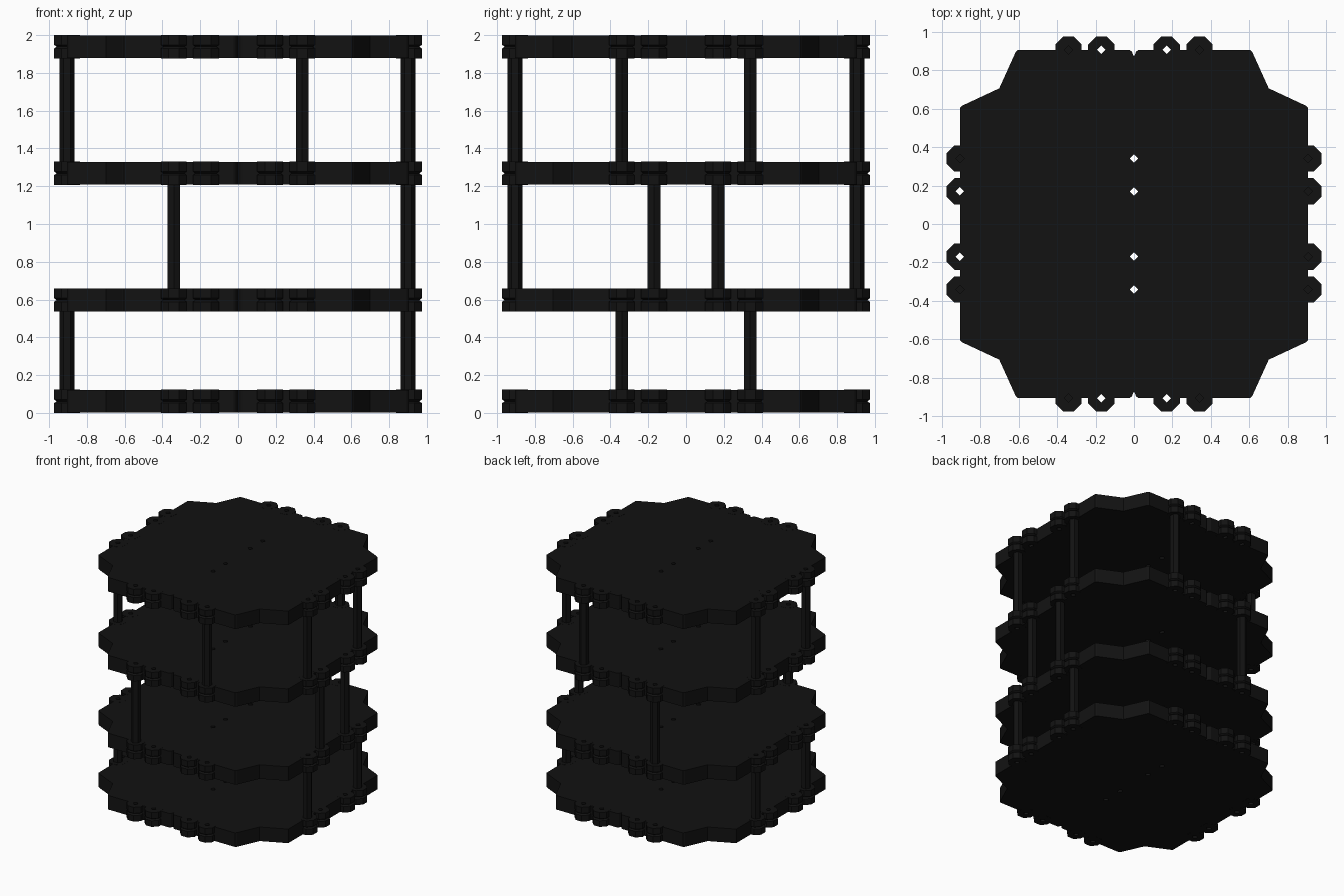
import bpy, bmesh, math

if "Cube" in bpy.data.objects:
    bpy.data.objects.remove(bpy.data.objects["Cube"])

T = 0.123                              # plate thickness
LEVELS = [0.0, 0.536, 1.207, 1.877]    # underside of each plate
E = 0.905                              # edge distance, also the boss centre line
SPOTS = [-0.34, -0.17, 0.17, 0.34]
H = 0.022                              # half diagonal of the diamond holes

mat = bpy.data.materials.new("black_plastic")
mat.diffuse_color = (0.006, 0.006, 0.006, 1)
mat.use_nodes = True
mat.node_tree.nodes["Principled BSDF"].inputs["Base Color"].default_value = mat.diffuse_color


def finish(bm, name):
    bmesh.ops.recalc_face_normals(bm, faces=bm.faces)
    me = bpy.data.meshes.new(name)
    bm.to_mesh(me)
    bm.free()
    me.materials.append(mat)
    ob = bpy.data.objects.new(name, me)
    bpy.context.collection.objects.link(ob)
    return ob


def prism(bm, pts, z0, z1):
    f = bm.faces.new([bm.verts.new((x, y, z0)) for x, y in pts])
    top = bmesh.ops.extrude_face_region(bm, geom=[f], use_keep_orig=True)["geom"]
    bmesh.ops.translate(bm, vec=(0, 0, z1 - z0),
                        verts=[v for v in top if isinstance(v, bmesh.types.BMVert)])


def half_outline():
    """Right half of the plate, counter-clockwise, with half-diamond notches for the holes."""
    pts = [(0, -0.87), (0.012, -0.897), (0.024, -E)]
    for s in SPOTS[2:]:
        pts += [(s - H, -E), (s, -E + H), (s + H, -E)]
    pts += [(0.603, -E), (0.615, -0.893), (0.70, -0.705), (0.893, -0.615), (E, -0.603)]
    for s in SPOTS:
        pts += [(E, s - H), (E - H, s), (E, s + H)]
    pts += [(x, -y) for x, y in reversed(pts[:14])]
    for s in reversed(SPOTS):
        pts += [(0, s + H), (H, s), (0, s - H)]
    return pts


def boss(bm, x, y, z):
    """Eight-sided boss with a groove round its middle and a diamond hole."""
    prof = [(0.074, 0), (0.074, 0.052), (0.060, T / 2), (0.074, T - 0.052), (0.074, T)]
    rings = [[bm.verts.new((x + r * math.cos((i + .5) * math.pi / 4),
                            y + r * math.sin((i + .5) * math.pi / 4), z + h))
              for i in range(8)] for r, h in prof]
    inner = []
    for h in (0, T):
        # corners of the diamond plus the middles of its sides
        inner.append([bm.verts.new((
            x + H * math.cos((i + .0) * math.pi / 4) * (1 if i % 2 == 0 else .7071),
            y + H * math.sin((i + .0) * math.pi / 4) * (1 if i % 2 == 0 else .7071),
            z + h)) for i in range(8)])
    loop = [inner[0]] + rings + [inner[1], inner[0]]
    for a, b in zip(loop, loop[1:]):
        for i in range(8):
            j = (i + 1) % 8
            bm.faces.new((a[i], a[j], b[j], b[i]))


# Plates, each made of two mirrored halves, and their edge bosses
outline = half_outline()
edge_spots = ([(s, y) for s in SPOTS for y in (-E, E)] +
              [(x, s) for s in SPOTS for x in (-E, E)])
for n, z in enumerate(LEVELS, 1):
    bm = bmesh.new()
    prism(bm, outline, z + 0.001, z + T - 0.001)
    plate = finish(bm, f"plate_{n}")
    mir = plate.modifiers.new("mirror", 'MIRROR')
    mir.use_mirror_merge = False
    bm = bmesh.new()
    for x, y in edge_spots:
        boss(bm, x, y, z)
    finish(bm, f"plate_{n}_bosses")

# Six-sided support posts between the plates, in front/back pairs
POSTS = [[(-E, 0.34), (E - 0.005, 0.34)],
         [(-0.34, E), (E - 0.005, 0.17)],
         [(-E, 0.34), (0.34, E), (E - 0.005, 0.34)]]
for n, spots in enumerate(POSTS):
    for k, (x, y) in enumerate(spots, 1):
        turn = math.pi / 6 if y == E else 0
        bm = bmesh.new()
        for cy in (-y, y):
            prism(bm, [(x + 0.039 * math.cos(turn + i * math.pi / 3),
                        cy + 0.039 * math.sin(turn + i * math.pi / 3)) for i in range(6)],
                  LEVELS[n] + T, LEVELS[n + 1])
        finish(bm, f"posts_level_{n + 1}_pair_{k}")
